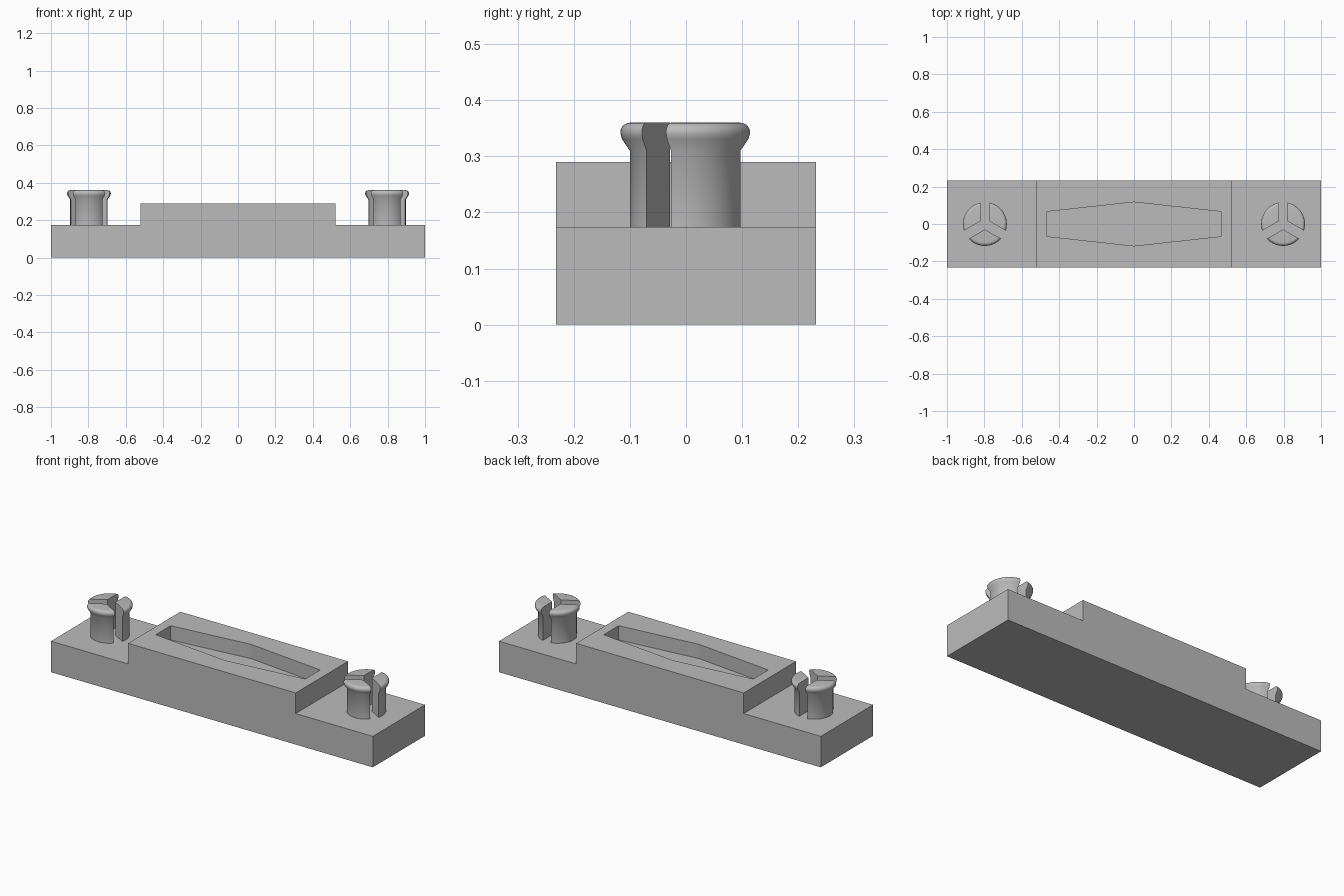
import bpy, bmesh, math

cube = bpy.data.objects.get("Cube")
if cube:
    bpy.data.objects.remove(cube, do_unlink=True)

grey = bpy.data.materials.new("plain grey")
grey.use_nodes = True
grey.diffuse_color = (0.5, 0.5, 0.5, 1)
grey.node_tree.nodes["Principled BSDF"].inputs["Base Color"].default_value = (0.5, 0.5, 0.5, 1)

HALF_DEPTH, BASE_TOP, BLOCK_TOP = 0.232, 0.174, 0.29
SLOT_HALF = 0.025


def add_object(name, bm):
    bmesh.ops.recalc_face_normals(bm, faces=bm.faces)
    mesh = bpy.data.meshes.new(name)
    bm.to_mesh(mesh)
    bm.free()
    mesh.materials.append(grey)
    obj = bpy.data.objects.new(name, mesh)
    bpy.context.collection.objects.link(obj)
    return obj


def prism(name, outline, offset):
    """Extrude a closed outline along an offset vector."""
    bm = bmesh.new()
    face = bm.faces.new([bm.verts.new(p) for p in outline])
    moved = bmesh.ops.extrude_face_region(bm, geom=[face])["geom"]
    verts = [g for g in moved if isinstance(g, bmesh.types.BMVert)]
    bmesh.ops.translate(bm, verts=verts, vec=offset)
    return add_object(name, bm)


# Stepped body: low base with a raised middle block
half = [(1, 0), (1, BASE_TOP), (0.521, BASE_TOP), (0.521, BLOCK_TOP)]
outline = half + [(-x, z) for x, z in reversed(half)]
body = prism("stepped_body", [(x, -HALF_DEPTH, z) for x, z in outline],
             (0, 2 * HALF_DEPTH, 0))

# Six-sided pocket sunk into the raised block
hexagon = [(0.465, -0.066), (0.465, 0.066), (0, 0.117),
           (-0.465, 0.066), (-0.465, -0.066), (0, -0.117)]
cutter = prism("pocket_cutter", [(x, y, BLOCK_TOP - 0.08) for x, y in hexagon], (0, 0, 0.2))
cutter.hide_render = True
cut = body.modifiers.new("pocket", "BOOLEAN")
cut.operation, cut.object, cut.solver = "DIFFERENCE", cutter, "EXACT"
bpy.context.view_layer.objects.active = body
bpy.ops.object.modifier_apply(modifier=cut.name)
bpy.data.objects.remove(cutter, do_unlink=True)

# Prong side profile (radius, height): shaft, flare, rounded lip
profile = [(0.1, BASE_TOP - 0.01), (0.1, 0.31), (0.114, 0.331)]
for i in range(7):
    a = math.radians(-25 + 115 * i / 6)
    profile.append((0.1 + 0.017 * math.cos(a), 0.343 + 0.017 * math.sin(a)))


def prong(name, cx, direction):
    """One third of a split pin, with parallel-sided slots beside it."""
    bm = bmesh.new()
    apex = SLOT_HALF / math.sin(math.pi / 3)
    rings = []
    for r, z in profile:
        spread = math.pi / 3 - math.asin(SLOT_HALF / r)
        ring = [(apex, direction)]
        ring += [(r, direction + spread * (k / 8 - 1)) for k in range(17)]
        rings.append([bm.verts.new((cx + d * math.cos(a), d * math.sin(a), z))
                      for d, a in ring])
    n = len(rings[0])
    for low, high in zip(rings, rings[1:]):
        for k in range(n):
            j = (k + 1) % n
            bm.faces.new((low[k], low[j], high[j], high[k]))
    bm.faces.new(rings[0])
    bm.faces.new(rings[-1])
    obj = add_object(name, bm)
    bpy.ops.object.select_all(action="DESELECT")
    obj.select_set(True)
    bpy.context.view_layer.objects.active = obj
    bpy.ops.object.shade_smooth_by_angle(angle=math.radians(40))


# Two split pins of three prongs each
for side, cx in (("right", -0.797), ("left", 0.797)):
    for label, degrees in (("a", 30), ("b", 150), ("c", 270)):
        prong(f"{side}_pin_prong_{label}", cx, math.radians(degrees))
